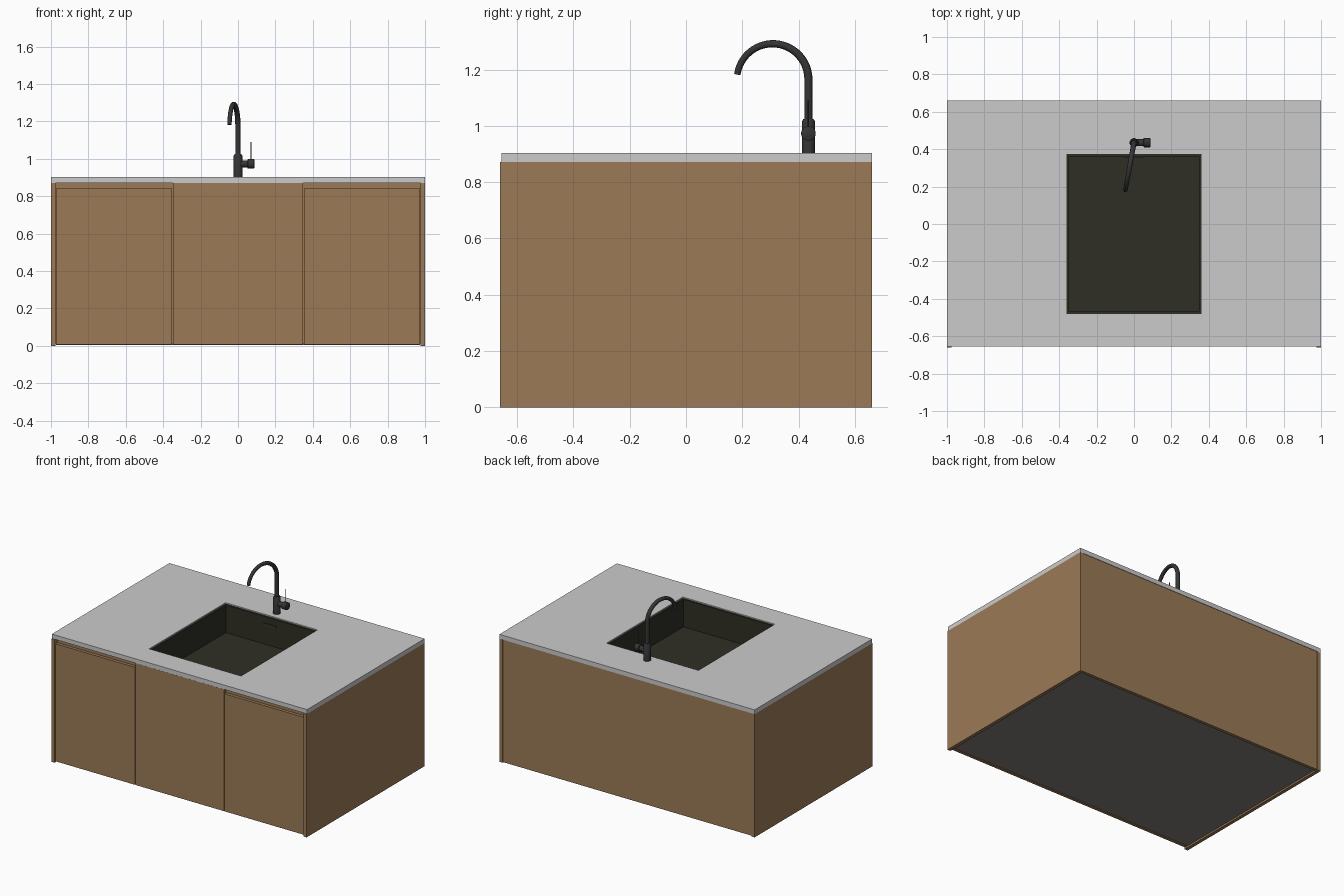
import bpy, bmesh, math
from mathutils import Vector

if "Cube" in bpy.data.objects:
    bpy.data.objects.remove(bpy.data.objects["Cube"])


def material(name, rgb):
    m = bpy.data.materials.new(name)
    m.diffuse_color = (*rgb, 1)
    m.use_nodes = True
    m.node_tree.nodes["Principled BSDF"].inputs["Base Color"].default_value = m.diffuse_color
    return m


WOOD = material("warm wood", (0.33, 0.195, 0.095))
STONE = material("pale grey stone", (0.60, 0.60, 0.60))
SINK = material("dark olive metal", (0.028, 0.028, 0.018))
BLACK = material("matte black metal", (0.035, 0.035, 0.037))
BASE = material("grey base board", (0.23, 0.21, 0.195))


def finish(bm, name, mat, smooth=False):
    bmesh.ops.recalc_face_normals(bm, faces=bm.faces)
    me = bpy.data.meshes.new(name)
    bm.to_mesh(me)
    bm.free()
    me.materials.append(mat)
    ob = bpy.data.objects.new(name, me)
    bpy.context.collection.objects.link(ob)
    if smooth:
        bpy.context.view_layer.objects.active = ob
        ob.select_set(True)
        bpy.ops.object.shade_smooth_by_angle(angle=math.radians(40))
        ob.select_set(False)
    return ob


def box(name, x0, x1, y0, y1, z0, z1, mat):
    bm = bmesh.new()
    bmesh.ops.create_cube(bm, size=1)
    for v in bm.verts:
        v.co = (x0 if v.co.x < 0 else x1, y0 if v.co.y < 0 else y1, z0 if v.co.z < 0 else z1)
    return finish(bm, name, mat)


def tube(name, points, radii, mat, sides=20):
    """Round sweep along a path, with one radius per point and closed ends."""
    pts = [Vector(p) for p in points]
    bm = bmesh.new()
    rings = []
    d = (pts[1] - pts[0]).normalized()
    side = d.orthogonal().normalized()
    for i, p in enumerate(pts):
        a, b = pts[max(i - 1, 0)], pts[min(i + 1, len(pts) - 1)]
        if (b - a).length > 1e-6:
            d = (b - a).normalized()
        side = (side - d * side.dot(d)).normalized()
        up = d.cross(side)
        rings.append([bm.verts.new(p + radii[i] * (side * math.cos(t) + up * math.sin(t)))
                      for t in (2 * math.pi * k / sides for k in range(sides))])
    for r, s in zip(rings, rings[1:]):
        for k in range(sides):
            j = (k + 1) % sides
            bm.faces.new((r[k], r[j], s[j], s[k]))
    bm.faces.new(rings[0])
    bm.faces.new(rings[-1])
    return finish(bm, name, mat, True)


def nested_rects(name, loops, mat, closed=False):
    """Skin rectangular loops (x0, x1, y0, y1, z); close the ring or cap the last loop."""
    bm = bmesh.new()
    rings = [[bm.verts.new(c) for c in ((a, c0, z), (b, c0, z), (b, c1, z), (a, c1, z))]
             for a, b, c0, c1, z in loops]
    pairs = list(zip(rings, rings[1:]))
    if closed:
        pairs.append((rings[-1], rings[0]))
    else:
        bm.faces.new(rings[0])
        bm.faces.new(rings[-1])
    for r, s in pairs:
        for k in range(4):
            j = (k + 1) % 4
            bm.faces.new((r[k], r[j], s[j], s[k]))
    return finish(bm, name, mat)


# Cabinet carcass
for s, n in ((-1, "left"), (1, "right")):
    box(n + "_side_panel", min(s, s * 0.976), max(s, s * 0.976), -0.66, 0.66, 0, 0.872, WOOD)
box("back_panel", -0.974, 0.974, 0.635, 0.657, 0.004, 0.872, WOOD)
box("bottom_panel", -0.976, 0.976, -0.63, 0.635, 0.012, 0.035, BASE)
box("front_rail", -0.976, 0.976, -0.628, -0.61, 0.012, 0.872, WOOD)

# Fronts: outer doors stop short to leave finger grooves
box("left_door", -0.972, -0.352, -0.652, -0.63, 0.008, 0.84, WOOD)
box("right_door", 0.352, 0.972, -0.652, -0.63, 0.008, 0.84, WOOD)
box("centre_door", -0.348, 0.348, -0.652, -0.63, 0.008, 0.87, WOOD)

# Worktop with a rectangular opening
outer, hole = (-1, 1, -0.655, 0.66), (-0.36, 0.36, -0.48, 0.375)
nested_rects("worktop", [(*outer, 0.872), (*outer, 0.903), (*hole, 0.903), (*hole, 0.872)],
             STONE, closed=True)

# Undermounted basin with an overflow and a drain
inner = (-0.348, 0.348, -0.467, 0.36)
nested_rects("sink_basin", [(-0.36, 0.36, -0.48, 0.375, 0.68), (-0.36, 0.36, -0.48, 0.375, 0.895),
                            (*inner, 0.895), (*inner, 0.70)], SINK)
box("overflow_slot", -0.05, 0.05, 0.353, 0.36, 0.835, 0.85, BLACK)

# Tap body, lever and swan-neck spout turned slightly to the left
Y = 0.435
tube("tap_body", [(0, Y, 0.903), (0, Y, 0.912), (0, Y, 0.912), (0, Y, 1.015), (0, Y, 1.025)],
     [0.024, 0.024, 0.024, 0.024, 0.018], BLACK)
tube("tap_valve", [(0, Y, 0.973), (0.05, Y, 0.973), (0.053, Y, 0.973), (0.085, Y, 0.973), (0.088, Y, 0.973)],
     [0.019, 0.019, 0.026, 0.026, 0.022], BLACK)
tube("tap_lever", [(0.07, Y, 0.99), (0.07, Y, 1.09)], [0.0025, 0.0025], BLACK, 8)

path, radii = [(0, Y, 1.01), (0, Y, 1.10)], [0.0145, 0.0145]
R, steps = 0.127, 24
for i in range(steps + 1):
    t = math.radians(172) * i / steps
    reach = R * (1 - math.cos(t))
    path.append((-0.18 * reach, Y - reach, 1.165 + R * math.sin(t)))
    radii.append(0.0145 - 0.003 * i / steps)
tube("tap_spout", path, radii, BLACK, 16)
